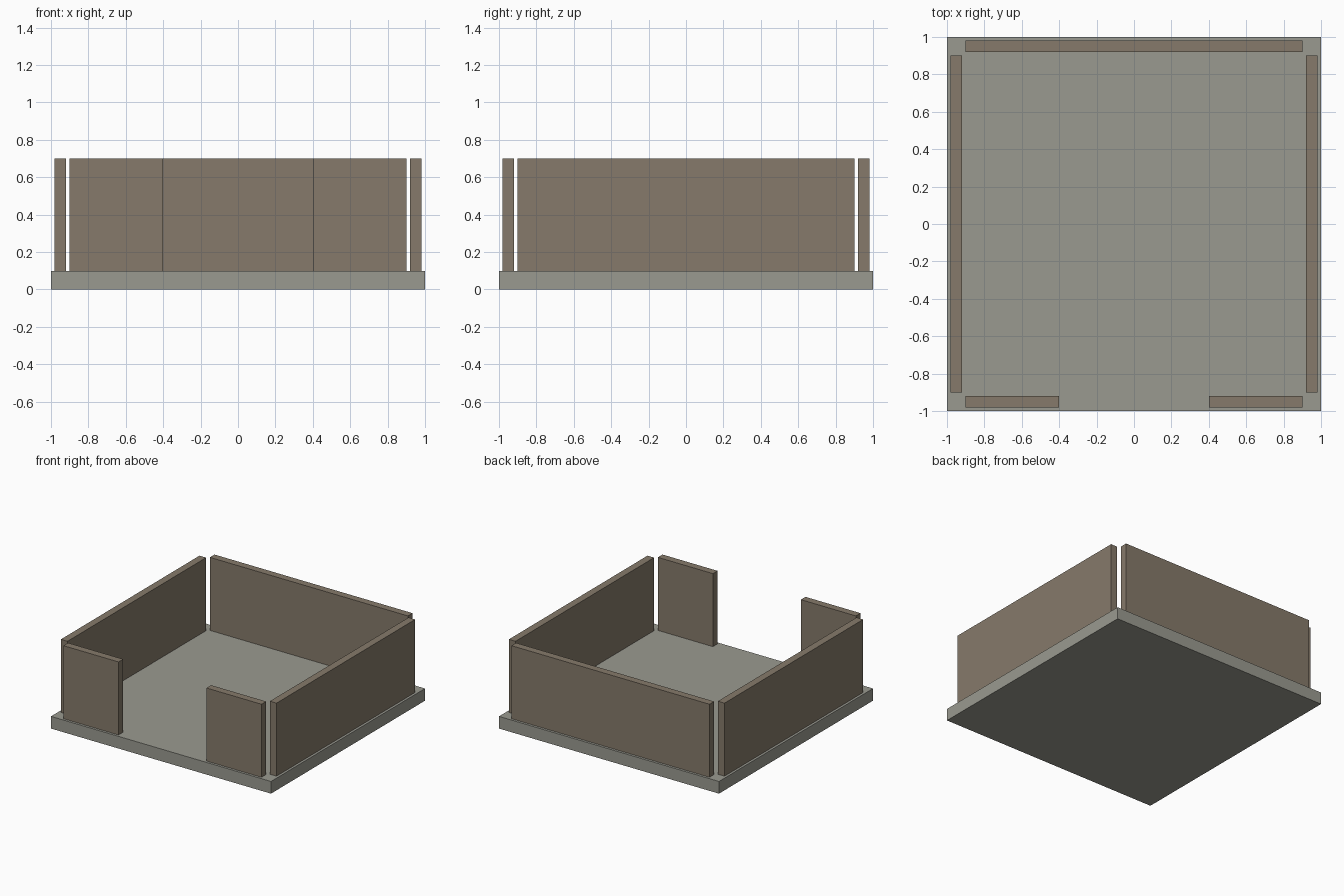
import bpy

if "Cube" in bpy.data.objects:
    bpy.data.objects.remove(bpy.data.objects["Cube"])


def make_material(name, color):
    mat = bpy.data.materials.new(name)
    mat.diffuse_color = (*color, 1.0)
    mat.use_nodes = True
    mat.node_tree.nodes["Principled BSDF"].inputs["Base Color"].default_value = mat.diffuse_color
    return mat


stone = make_material("grey stone", (0.323, 0.323, 0.28))
wall = make_material("brown wall", (0.238, 0.195, 0.145))


def box(name, x, y, z, mat):
    """Box from (min, max) ranges along each axis."""
    bpy.ops.mesh.primitive_cube_add(size=1)
    obj = bpy.context.object
    obj.name = name
    for v in obj.data.vertices:
        v.co = [r[0] if c < 0 else r[1] for c, r in zip(v.co, (x, y, z))]
    obj.data.materials.append(mat)
    return obj


WALL_Z = (0.1, 0.7)

# Floor slab
box("floor_slab", (-1, 1), (-1, 1), (0, 0.1), stone)

# Full-width back wall
box("back_wall", (-0.9, 0.9), (0.92, 0.98), WALL_Z, wall)

# Side walls and the two short front walls beside the opening
for side, s in (("left", -1), ("right", 1)):
    box(f"{side}_wall", sorted((s * 0.92, s * 0.98)), (-0.9, 0.9), WALL_Z, wall)
    box(f"front_{side}_wall", sorted((s * 0.4, s * 0.9)), (-0.98, -0.92), WALL_Z, wall)
